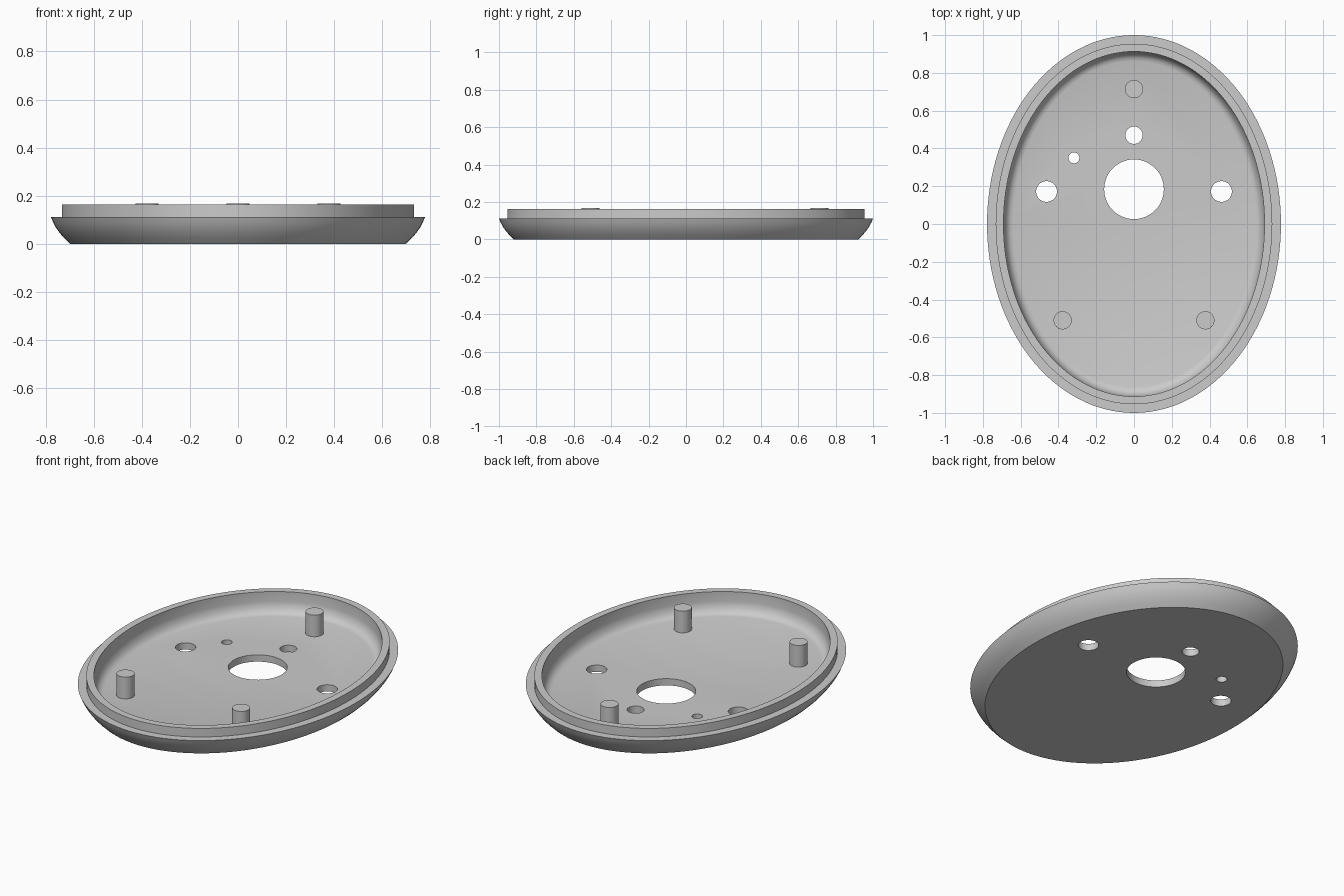
import bpy
import math

if "Cube" in bpy.data.objects:
    bpy.data.objects.remove(bpy.data.objects["Cube"], do_unlink=True)

HALF_X, HALF_Y = 0.778, 1.0
FLOOR_Z, POST_TOP = 0.04, 0.168
SEGMENTS = 128

grey = bpy.data.materials.new("plain grey")
grey.use_nodes = True
colour = (0.6, 0.6, 0.6, 1.0)
grey.diffuse_color = colour
grey.node_tree.nodes["Principled BSDF"].inputs["Base Color"].default_value = colour


def activate(obj):
    bpy.ops.object.select_all(action="DESELECT")
    obj.select_set(True)
    bpy.context.view_layer.objects.active = obj


def cylinder(name, x, y, radius, bottom, top):
    bpy.ops.mesh.primitive_cylinder_add(
        vertices=48, radius=radius, depth=top - bottom,
        location=(x, y, (bottom + top) / 2))
    obj = bpy.context.object
    obj.name = name
    obj.data.materials.append(grey)
    return obj


def oval_shell(name, profile):
    """Sweep an (inset, height) profile round the oval and cap both ends."""
    verts, faces = [], []
    for inset, z in profile:
        for i in range(SEGMENTS):
            a = math.tau * i / SEGMENTS
            verts.append(((HALF_X - inset) * math.cos(a),
                          (HALF_Y - inset) * math.sin(a), z))
    for r in range(len(profile) - 1):
        for i in range(SEGMENTS):
            j = (i + 1) % SEGMENTS
            low, high = r * SEGMENTS, (r + 1) * SEGMENTS
            faces.append((low + i, low + j, high + j, high + i))
    faces.append(tuple(reversed(range(SEGMENTS))))
    faces.append(tuple(range(len(verts) - SEGMENTS, len(verts))))
    mesh = bpy.data.meshes.new(name)
    mesh.from_pydata(verts, [], faces)
    mesh.materials.append(grey)
    obj = bpy.data.objects.new(name, mesh)
    bpy.context.collection.objects.link(obj)
    return obj


# Oval tray: curved outside, stepped lip, then a hollow with a rounded foot
outside = [(0.08, 0), (0.054, 0.025), (0.037, 0.045), (0.022, 0.066),
           (0.010, 0.088), (0, 0.1125)]
lip = [(0.046, 0.1125), (0.046, 0.163), (0.087, 0.163)]
inside = [(0.087, 0.105), (0.090, 0.088), (0.097, 0.070),
          (0.107, 0.055), (0.120, 0.045), (0.138, FLOOR_Z)]
tray = oval_shell("oval_tray", outside + lip + inside)

# Through holes in the floor
holes = [("centre", 0, 0.184, 0.158), ("back", 0, 0.47, 0.046),
         ("left", 0.463, 0.172, 0.055), ("right", -0.463, 0.172, 0.055),
         ("small", -0.318, 0.35, 0.029)]
for name, x, y, radius in holes:
    cutter = cylinder(name + "_hole_cutter", x, y, radius, -0.1, 0.2)
    cutter.hide_render = True
    activate(tray)
    cut = tray.modifiers.new(name + "_hole", "BOOLEAN")
    cut.operation = "DIFFERENCE"
    cut.solver = "EXACT"
    cut.object = cutter
    bpy.ops.object.modifier_apply(modifier=cut.name)
    bpy.data.objects.remove(cutter, do_unlink=True)

# Standing posts
posts = [cylinder("back_post", 0, 0.714, 0.048, FLOOR_Z - 0.01, POST_TOP)]
for side, sign in (("left", 1), ("right", -1)):
    posts.append(cylinder("front_" + side + "_post", sign * 0.378, -0.51,
                          0.048, FLOOR_Z - 0.01, POST_TOP))

for obj in [tray] + posts:
    activate(obj)
    bpy.ops.object.shade_smooth_by_angle(angle=math.radians(30))
